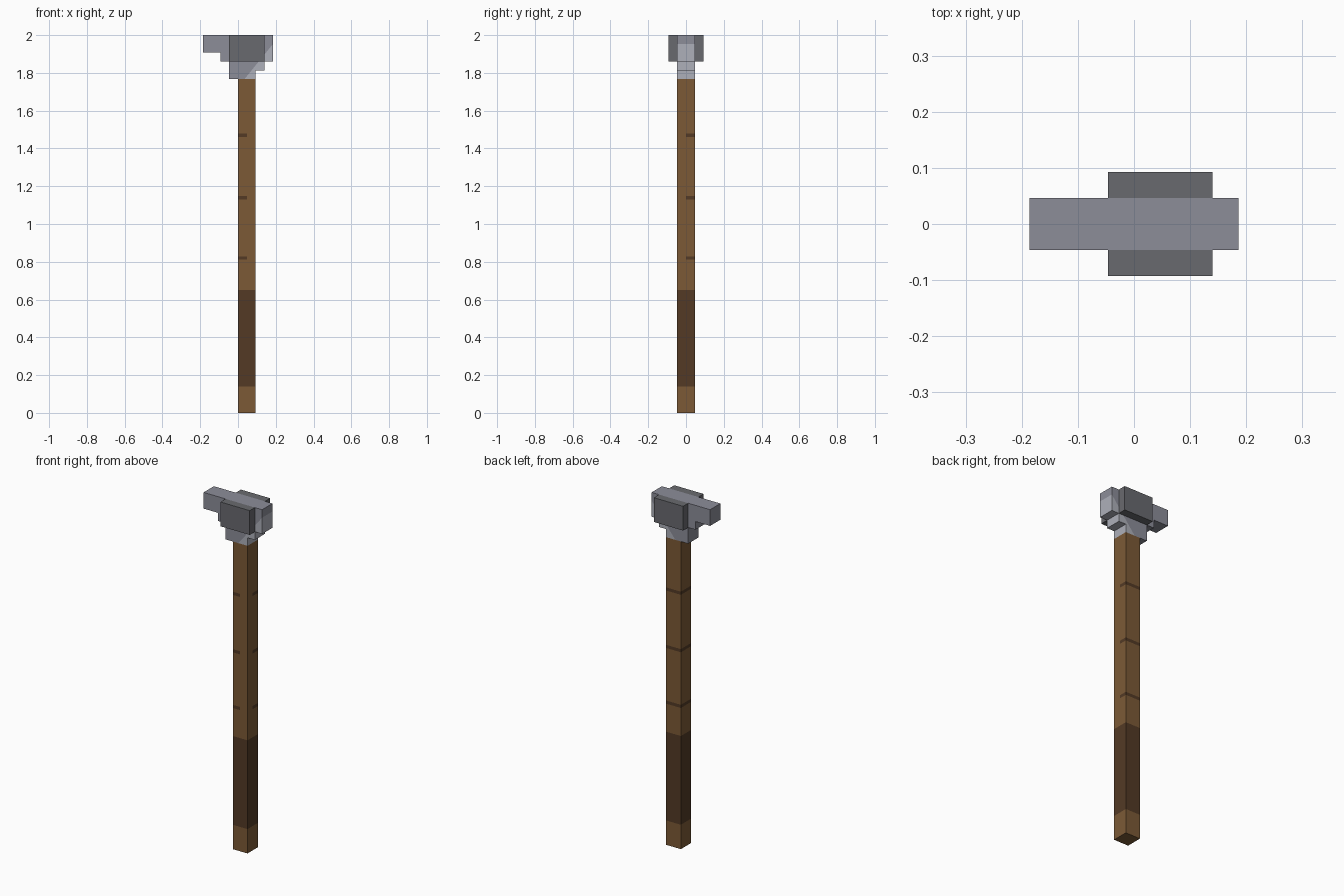
import bpy, bmesh
from mathutils import Vector

U = 2 / 43  # one block unit: the whole tool is 43 blocks tall

cube = bpy.data.objects.get("Cube")
if cube:
    bpy.data.objects.remove(cube, do_unlink=True)


def material(name, rgb):
    linear = [((c / 255 + 0.055) / 1.055) ** 2.4 for c in rgb] + [1]
    mat = bpy.data.materials.new(name)
    mat.use_nodes = True
    mat.diffuse_color = linear
    mat.node_tree.nodes["Principled BSDF"].inputs["Base Color"].default_value = linear
    return mat


wood = material("wood", (124, 90, 54))
dark_wood = material("dark wood", (83, 58, 37))
steel = material("steel", (140, 141, 153))
bright_steel = material("bright steel", (174, 176, 186))
dark_steel = material("dark steel", (105, 106, 111))


def prism(name, outline, y0, y1, mats, cuts=(), rule=None):
    """Extrude an x-z outline (in blocks) along y, slice it, colour it by a rule."""
    bm = bmesh.new()
    face = bm.faces.new([bm.verts.new((x * U, y0 * U, z * U)) for x, z in outline])
    grown = bmesh.ops.extrude_face_region(bm, geom=[face])["geom"]
    bmesh.ops.translate(bm, vec=(0, (y1 - y0) * U, 0),
                        verts=[v for v in grown if isinstance(v, bmesh.types.BMVert)])
    for point, normal in cuts:
        bmesh.ops.bisect_plane(bm, geom=bm.verts[:] + bm.edges[:] + bm.faces[:],
                               plane_co=point, plane_no=normal)
    bmesh.ops.recalc_face_normals(bm, faces=bm.faces)
    if rule:
        for f in bm.faces:
            f.material_index = int(rule(f.calc_center_median()))
    mesh = bpy.data.meshes.new(name)
    bm.to_mesh(mesh)
    bm.free()
    for mat in mats:
        mesh.materials.append(mat)
    obj = bpy.data.objects.new(name, mesh)
    bpy.context.collection.objects.link(obj)
    return obj


def box_outline(x0, x1, z0, z1):
    return [(x0, z0), (x1, z0), (x1, z1), (x0, z1)]


# Handle: dark grip low down, three thin rings open at one corner
grip = (0.14, 0.65)
rings = [(z - 0.009, z + 0.009) for z in (0.82, 1.14, 1.47)]


def is_dark(c):
    on_grip = grip[0] < c.z < grip[1]
    on_ring = any(a < c.z < b for a, b in rings)
    return on_grip or (on_ring and not (c.x > U and c.y < 0))


levels = [z for band in [grip] + rings for z in band]
handle_cuts = [((0, 0, z), (0, 0, 1)) for z in levels]
handle_cuts += [((U, 0, 0), (1, 0, 0)), ((0, 0, 0), (0, 1, 0))]
prism("handle", box_outline(0, 2, 0, 38), -1, 1, [wood, dark_wood], handle_cuts, is_dark)

# Head core: stepped profile with a brighter lower striking corner
head_outline = [(-4, 43), (-4, 41), (-2, 41), (-2, 40), (-1, 40), (-1, 38),
                (2, 38), (2, 39), (3, 39), (3, 40), (4, 40), (4, 43)]
shine_point = Vector((0.045, 0, 1.78))
shine_normal = Vector((1, 0, -0.81))
prism("hammer_head", head_outline, -1, 1, [steel, bright_steel],
      [(shine_point, shine_normal)],
      lambda c: (c - shine_point).dot(shine_normal) > 0)

# Dark cheek plates on both sides of the head
for name, y in (("front_cheek", -2), ("back_cheek", 1)):
    prism(name, box_outline(-1, 3, 40, 43), y, y + 1, [dark_steel])
